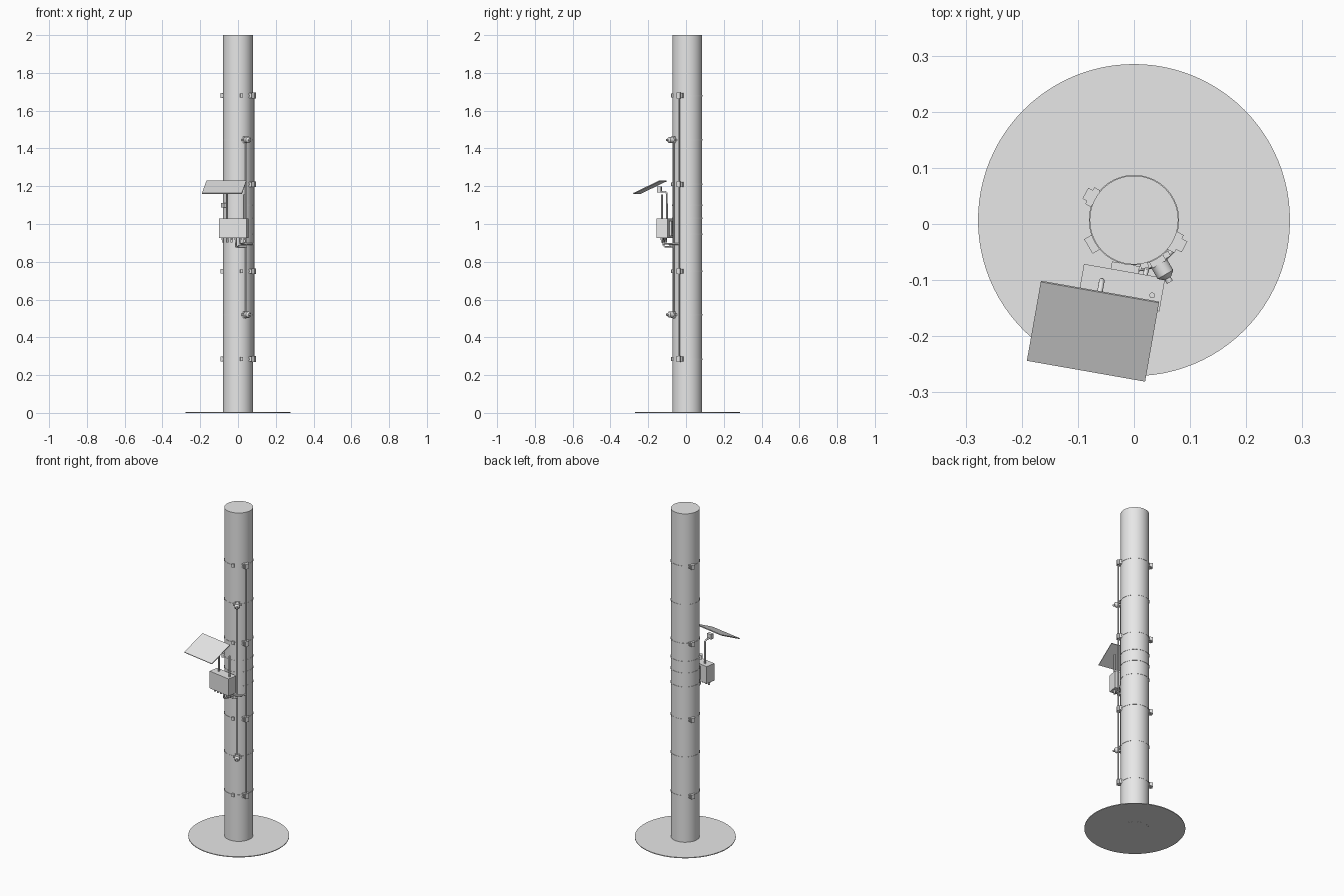
import bpy, bmesh
from math import radians, cos, sin
from mathutils import Vector, Matrix

cube = bpy.data.objects.get("Cube")
if cube:
    bpy.data.objects.remove(cube)

grey = bpy.data.materials.new("plain_grey")
grey.use_nodes = True
grey.diffuse_color = (0.8, 0.8, 0.8, 1)
grey.node_tree.nodes["Principled BSDF"].inputs["Base Color"].default_value = (0.8, 0.8, 0.8, 1)

AXIS = Vector((0, 0.007, 0))
R = 0.079
YAW = radians(-10)


def finish(name, bm, smooth=True):
    me = bpy.data.meshes.new(name)
    bm.to_mesh(me)
    bm.free()
    me.materials.append(grey)
    ob = bpy.data.objects.new(name, me)
    bpy.context.collection.objects.link(ob)
    if smooth:
        bpy.ops.object.select_all(action='DESELECT')
        ob.select_set(True)
        bpy.context.view_layer.objects.active = ob
        bpy.ops.object.shade_smooth_by_angle(angle=radians(35))
    return ob


def polar(angle, r, z):
    a = radians(angle)
    return AXIS + Vector((r * cos(a), r * sin(a), z))


def rod(name, a, b, r, r2=None, sides=16):
    """Cylinder or cone between two points."""
    a, b = Vector(a), Vector(b)
    d = b - a
    m = Matrix.Translation((a + b) / 2) @ d.to_track_quat('Z', 'Y').to_matrix().to_4x4()
    bm = bmesh.new()
    bmesh.ops.create_cone(bm, cap_ends=True, segments=sides, radius1=r,
                          radius2=r if r2 is None else r2, depth=d.length, matrix=m)
    return finish(name, bm)


def box(name, centre, size, yaw=0, tilt=0):
    m = (Matrix.Translation(centre) @ Matrix.Rotation(yaw, 4, 'Z')
         @ Matrix.Rotation(tilt, 4, 'X') @ Matrix.Diagonal((*size, 1)))
    bm = bmesh.new()
    bmesh.ops.create_cube(bm, size=1, matrix=m)
    return finish(name, bm, False)


def radial_box(name, angle, r, z, size):
    """Box whose local x points away from the column."""
    return box(name, polar(angle, r, z), size, radians(angle))


def pipe(name, points, r):
    cu = bpy.data.curves.new(name, 'CURVE')
    cu.dimensions = '3D'
    cu.bevel_depth = r
    cu.bevel_resolution = 3
    cu.use_fill_caps = True
    sp = cu.splines.new('POLY')
    sp.points.add(len(points) - 1)
    for p, co in zip(sp.points, points):
        p.co = (*co, 1)
    cu.materials.append(grey)
    ob = bpy.data.objects.new(name, cu)
    bpy.context.collection.objects.link(ob)


def strap(z, height=0.008):
    rod("strap", AXIS + Vector((0, 0, z - height / 2)),
        AXIS + Vector((0, 0, z + height / 2)), R + 0.0015, sides=64)


# Column and ground disc
rod("column", AXIS, AXIS + Vector((0, 0, 2)), R, sides=64)
rod("ground_disc", AXIS + Vector((0, 0, 0.0005)), AXIS + Vector((0, 0, 0.005)), 0.278, sides=96)

# Strapped clamps along the tall conduit, with buckles on the far side
for z in (0.285, 0.75, 1.21, 1.68):
    strap(z)
    radial_box("conduit_clamp", -28, 0.084, z, (0.014, 0.036, 0.026))
    radial_box("conduit_saddle", -28, 0.096, z, (0.012, 0.022, 0.03))
    radial_box("strap_buckle", 151, 0.084, z, (0.012, 0.034, 0.022))
    radial_box("buckle_cap", 151, 0.094, z, (0.01, 0.022, 0.026))
    radial_box("strap_tab", -77, 0.083, z, (0.01, 0.014, 0.02))
rod("tall_conduit", polar(-28, 0.093, 0.27), polar(-28, 0.093, 1.69), 0.004)

# Outward facing sensors joined by a thin conduit
for z in (0.52, 1.445):
    strap(z)
    radial_box("sensor_bracket", -60, 0.083, z, (0.01, 0.05, 0.012))
    radial_box("sensor_base", -60, 0.085, z, (0.012, 0.028, 0.034))
    rod("sensor_body", polar(-60, 0.088, z), polar(-60, 0.112, z), 0.016)
    rod("sensor_nose", polar(-60, 0.112, z), polar(-60, 0.12, z), 0.016, 0.007)
    rod("sensor_tip", polar(-60, 0.118, z), polar(-60, 0.128, z), 0.006)
rod("sensor_conduit", polar(-60, 0.084, 0.5), polar(-60, 0.084, 1.445), 0.004)

# Equipment cabinet, slightly turned
side = Vector((cos(YAW), sin(YAW), 0))
out = Vector((sin(YAW), -cos(YAW), 0))
cab = Vector((-0.022, -0.1135, 0))
up = Vector((0, 0, 1))
box("cabinet", cab + up * 0.977, (0.147, 0.06, 0.104), YAW)
box("cabinet_mount", cab - out * 0.032 + up * 0.977, (0.05, 0.022, 0.08), YAW)
for z in (0.945, 1.03):
    strap(z)
strap(1.1)
radial_box("cabinet_strap_buckle", 210, 0.086, 1.1, (0.016, 0.03, 0.024))

# Cable glands below the cabinet
for i in range(6):
    p = cab + side * (-0.058 + i * 0.0232) + out * 0.004
    rod("gland_nut", p + up * 0.926, p + up * 0.916, 0.008, sides=6)
    rod("gland_stem", p + up * 0.917, p + up * 0.903, 0.0055)

# Cables from the glands, wrapping round the column to both conduits
for n, (shift, z, end) in enumerate(((0.012, 0.88, -60), (0.035, 0.895, -28))):
    start = cab + side * shift + out * 0.004
    first = -88 + n * 14
    arc = [polar(first + (end - first) * k / 8, 0.087, z) for k in range(9)]
    pipe("wrapped_cable", [start + up * 0.91, start + up * (z + 0.008),
                           start - out * 0.008 + up * z] + arc, 0.005)

# Panel arm, aerial and tilted panel
arm = cab + side * -0.037 - out * 0.006
pipe("panel_arm", [arm + up * 1.02, arm + up * 1.162, arm + out * 0.008 + up * 1.17,
                   arm + out * 0.04 + up * 1.172], 0.005)
aerial = cab + side * 0.056 + out * 0.004
rod("aerial", aerial + up * 1.02, aerial + up * 1.155, 0.005)
box("panel_bracket", arm + out * 0.04 + up * 1.183, (0.03, 0.02, 0.03), YAW)
box("solar_panel", (-0.073, -0.191, 1.195), (0.214, 0.158, 0.005), YAW, radians(25.4))
